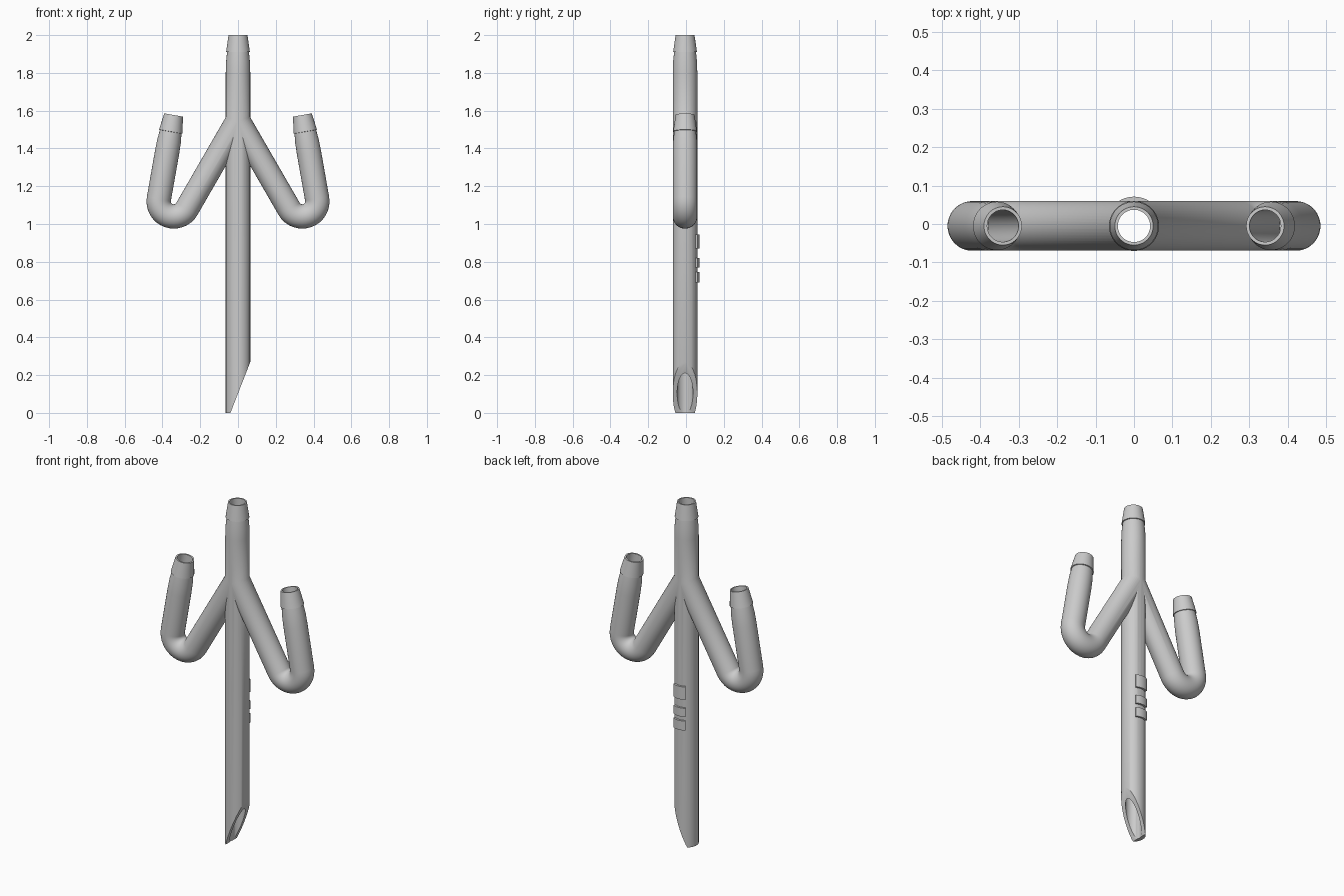
import bpy, bmesh
from math import sin, cos, radians, pi
from mathutils import Vector

cube = bpy.data.objects.get("Cube")
if cube:
    bpy.data.objects.remove(cube)

AXIS_Y = -0.005
SIDES = 48
BEND = Vector((0.34, 0, 1.12))
BEND_R = 0.08


def finish(name, bm):
    bmesh.ops.recalc_face_normals(bm, faces=bm.faces)
    mesh = bpy.data.meshes.new(name)
    bm.to_mesh(mesh)
    bm.free()
    ob = bpy.data.objects.new(name, mesh)
    bpy.context.collection.objects.link(ob)
    return ob


def sweep(name, stations):
    """Solid round rod through (point, tangent, radius) stations in the xz plane."""
    bm = bmesh.new()
    rings = []
    for point, tangent, radius in stations:
        side = Vector((tangent.z, 0, -tangent.x))
        ring = []
        for i in range(SIDES):
            a = 2 * pi * i / SIDES
            offset = side * cos(a) + Vector((0, sin(a), 0))
            ring.append(bm.verts.new(point + offset * radius + Vector((0, AXIS_Y, 0))))
        rings.append(ring)
    for lower, upper in zip(rings, rings[1:]):
        for i in range(SIDES):
            j = (i + 1) % SIDES
            bm.faces.new((lower[i], lower[j], upper[j], upper[i]))
    bm.faces.new(rings[0])
    bm.faces.new(rings[-1])
    return finish(name, bm)


def prism(name, outline, direction):
    """Extrude a flat outline along a direction."""
    bm = bmesh.new()
    face = bm.faces.new([bm.verts.new(p) for p in outline])
    # Keep the starting face so that the prism stays closed
    geom = bmesh.ops.extrude_face_region(bm, geom=[face], use_keep_orig=True)["geom"]
    bmesh.ops.translate(bm, vec=direction,
                        verts=[v for v in geom if isinstance(v, bmesh.types.BMVert)])
    return finish(name, bm)


def combine(target, tool, operation):
    tool.hide_render = True
    bpy.context.view_layer.objects.active = target
    mod = target.modifiers.new("combine", 'BOOLEAN')
    mod.operation, mod.solver, mod.object = operation, 'EXACT', tool
    bpy.ops.object.modifier_apply(modifier=mod.name)
    bpy.data.objects.remove(tool)
    bpy.context.view_layer.update()


def barbed_end(end, direction, full_radius):
    """Stations narrowing to a collar and then a tapered nozzle."""
    profile = [(0.2, full_radius), (0.14, 0.063), (0.09, 0.058),
               (0.089, 0.063), (0.0, 0.05)]
    return [(end - direction * d, direction, r) for d, r in profile]


def stem(name, bore):
    up = Vector((0, 0, 1))
    if bore:
        return sweep(name, [(up * -0.1, up, 0.042), (up * 2.1, up, 0.042)])
    return sweep(name, [(up * 0, up, 0.065)] + barbed_end(up * 2, up, 0.065))


def arm(name, sign, bore):
    radius = 0.0415 if bore else 0.0645
    start = Vector((0.0, 0, 1.549))
    stations = [(start, Vector((0.5, 0, -cos(radians(30)))), radius)]
    for k in range(17):
        a = radians(210 + 10 * k)
        tangent = Vector((-sin(a), 0, cos(a)))
        stations.append((BEND + Vector((cos(a), 0, sin(a))) * BEND_R, tangent, radius))
    point, tangent, _ = stations[-1]
    end = point + tangent * 0.45
    if bore:
        stations.append((end + tangent * 0.05, tangent, radius))
    else:
        stations += barbed_end(end, tangent, radius)
    mirror = Vector((sign, 1, 1))
    return sweep(name, [(p * mirror, t * mirror, r) for p, t, r in stations])


# Branched tube: outer shell first, then its connected bores
tube = stem("branched_tube", False)
for s in (-1, 1):
    combine(tube, arm("arm", s, False), 'UNION')
bores = stem("bore", True)
for s in (-1, 1):
    combine(bores, arm("arm_bore", s, True), 'UNION')
combine(tube, bores, 'DIFFERENCE')

# Slanted point at the foot of the stem
wedge = prism("slant_cutter",
              [(-0.079, -0.2, -0.1), (0.116, -0.2, 0.4), (0.3, -0.2, 0.4), (0.3, -0.2, -0.1)],
              (0, 0.4, 0))
combine(tube, wedge, 'DIFFERENCE')

# Raised curved grip ribs on the back of the stem
ribs = []
for number, (low, high) in enumerate([(0.69, 0.745), (0.77, 0.82), (0.87, 0.945)], 1):
    angles = [radians(60 + 6 * k) for k in range(11)]
    outline = [(0.076 * cos(a), AXIS_Y + 0.076 * sin(a), low) for a in angles]
    outline += [(0.06 * cos(a), AXIS_Y + 0.06 * sin(a), low) for a in reversed(angles)]
    ribs.append(prism(f"back_rib_{number}", outline, (0, 0, high - low)))

# Smooth walls with crisp rims
bpy.ops.object.select_all(action='DESELECT')
for ob in [tube] + ribs:
    ob.select_set(True)
bpy.context.view_layer.objects.active = tube
bpy.ops.object.shade_smooth_by_angle(angle=radians(35))
